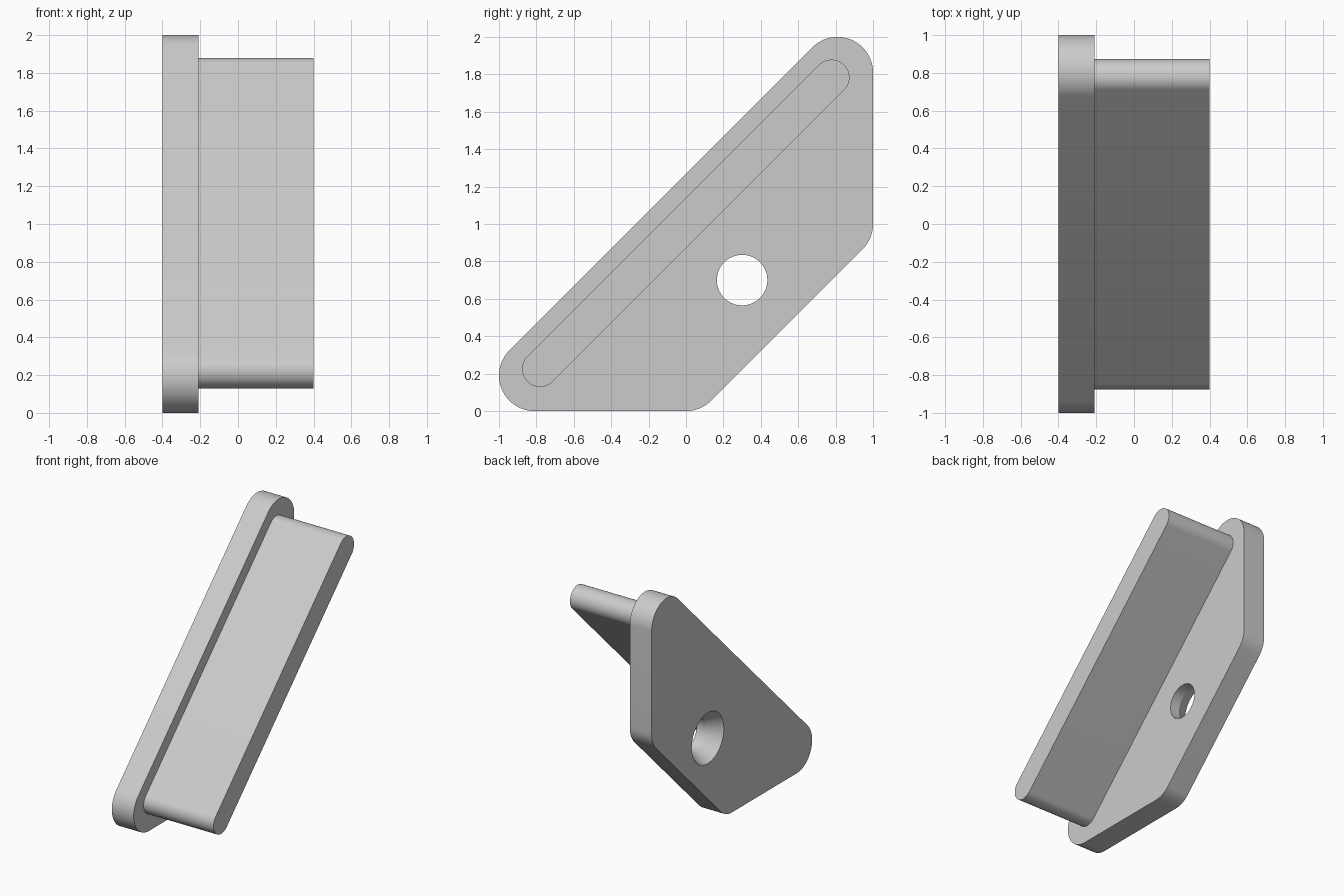
import bpy, bmesh
from math import cos, sin, pi
from mathutils import Vector

if "Cube" in bpy.data.objects:
    bpy.data.objects.remove(bpy.data.objects["Cube"])

SEGMENTS = 64
FACE_X, INNER_X, TIP_X = -0.4, -0.21, 0.4

grey = bpy.data.materials.new("light grey")
grey.use_nodes = True
colour = (0.6, 0.6, 0.6, 1)
grey.diffuse_color = colour
grey.node_tree.nodes["Principled BSDF"].inputs["Base Color"].default_value = colour


def ring(x, y, z, r):
    steps = [2 * pi * i / SEGMENTS for i in range(SEGMENTS)]
    return [Vector((x, y + r * cos(a), z + r * sin(a))) for a in steps]


def finish(name, bm):
    bmesh.ops.recalc_face_normals(bm, faces=bm.faces)
    mesh = bpy.data.meshes.new(name)
    bm.to_mesh(mesh)
    bm.free()
    mesh.materials.append(grey)
    obj = bpy.data.objects.new(name, mesh)
    bpy.context.collection.objects.link(obj)
    return obj


def activate(obj):
    bpy.ops.object.select_all(action='DESELECT')
    obj.select_set(True)
    bpy.context.view_layer.objects.active = obj


def rounded_slab(name, centres, r, x0, x1):
    """Convex outline wrapped around equal circles, given thickness along x."""
    bm = bmesh.new()
    for x in (x0, x1):
        for y, z in centres:
            for p in ring(x, y, z, r):
                bm.verts.new(p)
    hull = bmesh.ops.convex_hull(bm, input=bm.verts)
    loose = set(hull["geom_interior"]) | set(hull["geom_unused"])
    bmesh.ops.delete(bm, geom=[v for v in loose if isinstance(v, bmesh.types.BMVert)],
                     context='VERTS')
    bmesh.ops.dissolve_limit(bm, angle_limit=0.01, verts=bm.verts, edges=bm.edges)
    return finish(name, bm)


def turned(name, profile, y, z):
    """Solid of revolution about x from (x, radius) pairs."""
    bm = bmesh.new()
    rings = [[bm.verts.new(p) for p in ring(x, y, z, r)] for x, r in profile]
    for a, b in zip(rings, rings[1:]):
        for i in range(SEGMENTS):
            j = (i + 1) % SEGMENTS
            bm.faces.new((a[i], a[j], b[j], b[i]))
    bm.faces.new(rings[0])
    bm.faces.new(rings[-1])
    return finish(name, bm)


# Mounting plate with four rounded corners
plate = rounded_slab("mounting_plate",
                     [(-0.81, 0.19), (0, 0.19), (0.81, 1.0), (0.81, 1.81)],
                     0.19, FACE_X, INNER_X)

# Countersunk screw hole
cutter = turned("screw_hole_cutter",
                [(FACE_X - 0.1, 0.2), (FACE_X, 0.2), (-0.29, 0.135), (INNER_X + 0.1, 0.135)],
                0.3, 0.7)
cutter.hide_render = True
hole = plate.modifiers.new("screw_hole", 'BOOLEAN')
hole.operation = 'DIFFERENCE'
hole.solver = 'EXACT'
hole.object = cutter
activate(plate)
bpy.ops.object.modifier_apply(modifier=hole.name)
bpy.data.objects.remove(cutter)

# Sloping bar standing out from the plate
bar = rounded_slab("sloping_bar", [(-0.78, 0.225), (0.778, 1.783)], 0.096,
                   INNER_X - 0.01, TIP_X)

for part in (plate, bar):
    activate(part)
    bpy.ops.object.shade_smooth_by_angle(angle=pi / 6)
